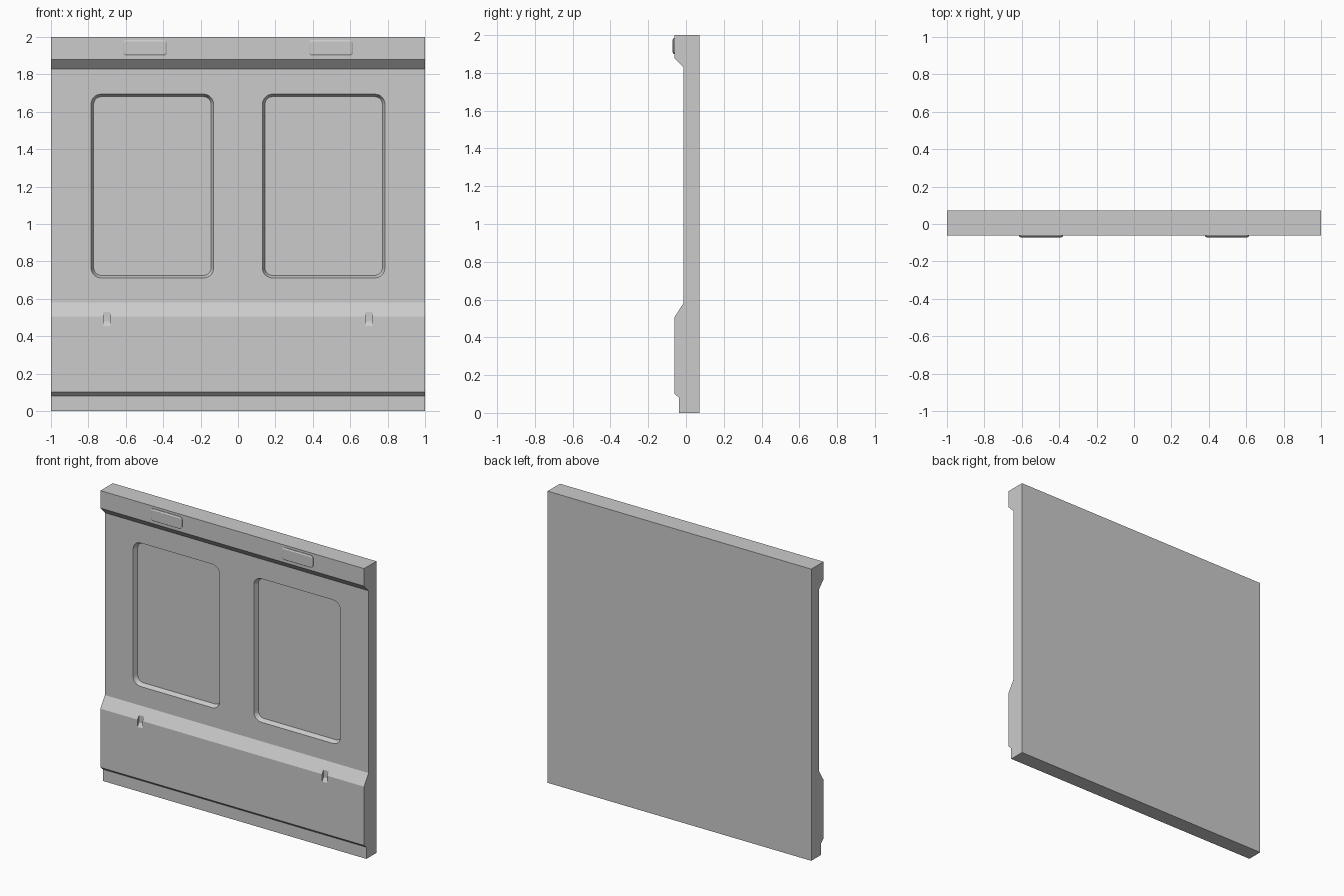
import bpy, bmesh, math
from mathutils import Vector

if "Cube" in bpy.data.objects:
    bpy.data.objects.remove(bpy.data.objects["Cube"])

BACK, FRONT, FACE = 0.071, -0.062, -0.014

grey = bpy.data.materials.new("panel grey")
grey.use_nodes = True
COLOUR = (0.6, 0.6, 0.6, 1)
grey.diffuse_color = COLOUR
grey.node_tree.nodes["Principled BSDF"].inputs["Base Color"].default_value = COLOUR


def loft(name, rings):
    """Closed solid through a list of matching rings of points."""
    bm = bmesh.new()
    loops = [[bm.verts.new(p) for p in ring] for ring in rings]
    n = len(loops[0])
    for a, b in zip(loops, loops[1:]):
        for i in range(n):
            j = (i + 1) % n
            bm.faces.new((a[i], a[j], b[j], b[i]))
    bm.faces.new(loops[0])
    bm.faces.new(loops[-1])
    bmesh.ops.recalc_face_normals(bm, faces=bm.faces)
    mesh = bpy.data.meshes.new(name)
    bm.to_mesh(mesh)
    bm.free()
    mesh.materials.append(grey)
    obj = bpy.data.objects.new(name, mesh)
    bpy.context.collection.objects.link(obj)
    return obj


def rounded(cx, cz, w, h, r, y, steps=5):
    """Rounded rectangle facing the front at depth y."""
    pts = []
    for k, (sx, sz) in enumerate(((1, 1), (-1, 1), (-1, -1), (1, -1))):
        for s in range(steps + 1):
            a = math.pi / 2 * (k + s / steps)
            pts.append(Vector((cx + sx * (w / 2 - r) + r * math.cos(a), y,
                               cz + sz * (h / 2 - r) + r * math.sin(a))))
    return pts


def extrude_x(name, profile, x0, x1):
    return loft(name, [[(x, y, z) for y, z in profile] for x in (x0, x1)])


# Wall panel: side profile swept across the width
wall = extrude_x("wall_panel", [
    (BACK, 0), (-0.037, 0), (-0.037, 0.08), (FRONT, 0.102), (FRONT, 0.505),
    (FACE, 0.58), (FACE, 1.83), (FRONT, 1.88), (FRONT, 2), (BACK, 2)], -1, 1)

cutters = []
for side in (-1, 1):
    # Recessed window panel with sloping rim
    cx, cz, w, h = side * 0.458, 1.203, 0.656, 0.984
    cutters.append(loft("window_cutter", [
        rounded(cx, cz, w, h, 0.055, FACE - 0.02),
        rounded(cx, cz, w, h, 0.055, FACE),
        rounded(cx, cz, w - 0.028, h - 0.028, 0.041, FACE + 0.03)]))
    # Small slot in the ledge
    cutters.append(extrude_x("slot_cutter", [
        (FRONT - 0.02, 0.425), (FRONT + 0.016, 0.479), (FRONT + 0.016, 0.56),
        (FRONT - 0.02, 0.56)], side * 0.7 - 0.019, side * 0.7 + 0.019))
    # Raised plate on the top band
    px, pz, pw, ph = side * 0.497, 1.942, 0.236, 0.084
    loft("left_top_plate" if side > 0 else "right_top_plate", [
        rounded(px, pz, pw, ph, 0.018, FRONT + 0.002, 3),
        rounded(px, pz, pw, ph, 0.018, FRONT - 0.004, 3),
        rounded(px, pz, pw - 0.016, ph - 0.016, 0.01, -0.071, 3)])

# Cut the recesses and slots, then drop the cutters
for cutter in cutters:
    cutter.hide_render = True
    mod = wall.modifiers.new("cut", "BOOLEAN")
    mod.operation, mod.solver, mod.object = "DIFFERENCE", "EXACT", cutter
bpy.context.view_layer.update()
result = wall.evaluated_get(bpy.context.evaluated_depsgraph_get())
wall_mesh = bpy.data.meshes.new_from_object(result)
wall.modifiers.clear()
wall.data = wall_mesh
for cutter in cutters:
    bpy.data.objects.remove(cutter)
